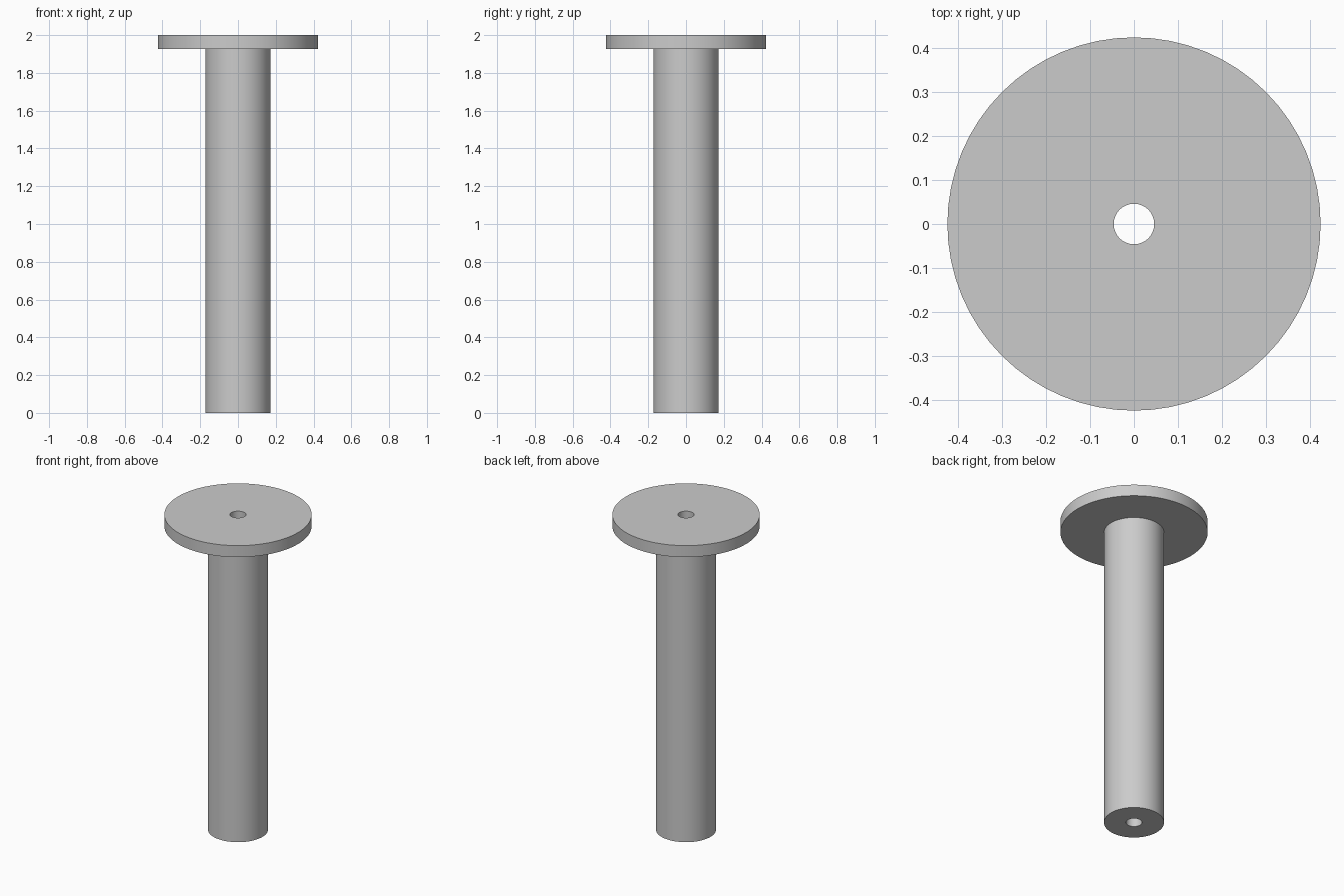
import bpy
import bmesh
import math

old = bpy.data.objects.get("Cube")
if old:
    bpy.data.objects.remove(old, do_unlink=True)

SEGMENTS = 64
BORE, SHAFT, HEAD = 0.046, 0.173, 0.424
UNDERSIDE, TOP = 1.927, 2.0

# Plain grey metal
grey = bpy.data.materials.new("grey_metal")
grey.use_nodes = True
grey.diffuse_color = (0.6, 0.6, 0.6, 1)
grey.node_tree.nodes["Principled BSDF"].inputs["Base Color"].default_value = grey.diffuse_color


def lathe(name, profile):
    """Turn a closed (radius, height) profile around the z axis."""
    bm = bmesh.new()
    verts = [bm.verts.new((r, 0, z)) for r, z in profile]
    edges = [bm.edges.new((v, verts[i - 1])) for i, v in enumerate(verts)]
    bmesh.ops.spin(bm, geom=verts + edges, cent=(0, 0, 0), axis=(0, 0, 1),
                   angle=math.tau, steps=SEGMENTS, use_merge=True)
    bmesh.ops.remove_doubles(bm, verts=bm.verts, dist=0.0001)
    bmesh.ops.recalc_face_normals(bm, faces=bm.faces)
    mesh = bpy.data.meshes.new(name)
    bm.to_mesh(mesh)
    bm.free()
    mesh.materials.append(grey)
    obj = bpy.data.objects.new(name, mesh)
    bpy.context.collection.objects.link(obj)
    bpy.ops.object.select_all(action="DESELECT")
    obj.select_set(True)
    bpy.context.view_layer.objects.active = obj
    bpy.ops.object.shade_smooth_by_angle(angle=math.radians(30))
    return obj


# Flanged pin: long shaft, wide flat head and a bore right through
lathe("flanged_pin", [(BORE, 0), (SHAFT, 0), (SHAFT, UNDERSIDE),
                      (HEAD, UNDERSIDE), (HEAD, TOP), (BORE, TOP)])
